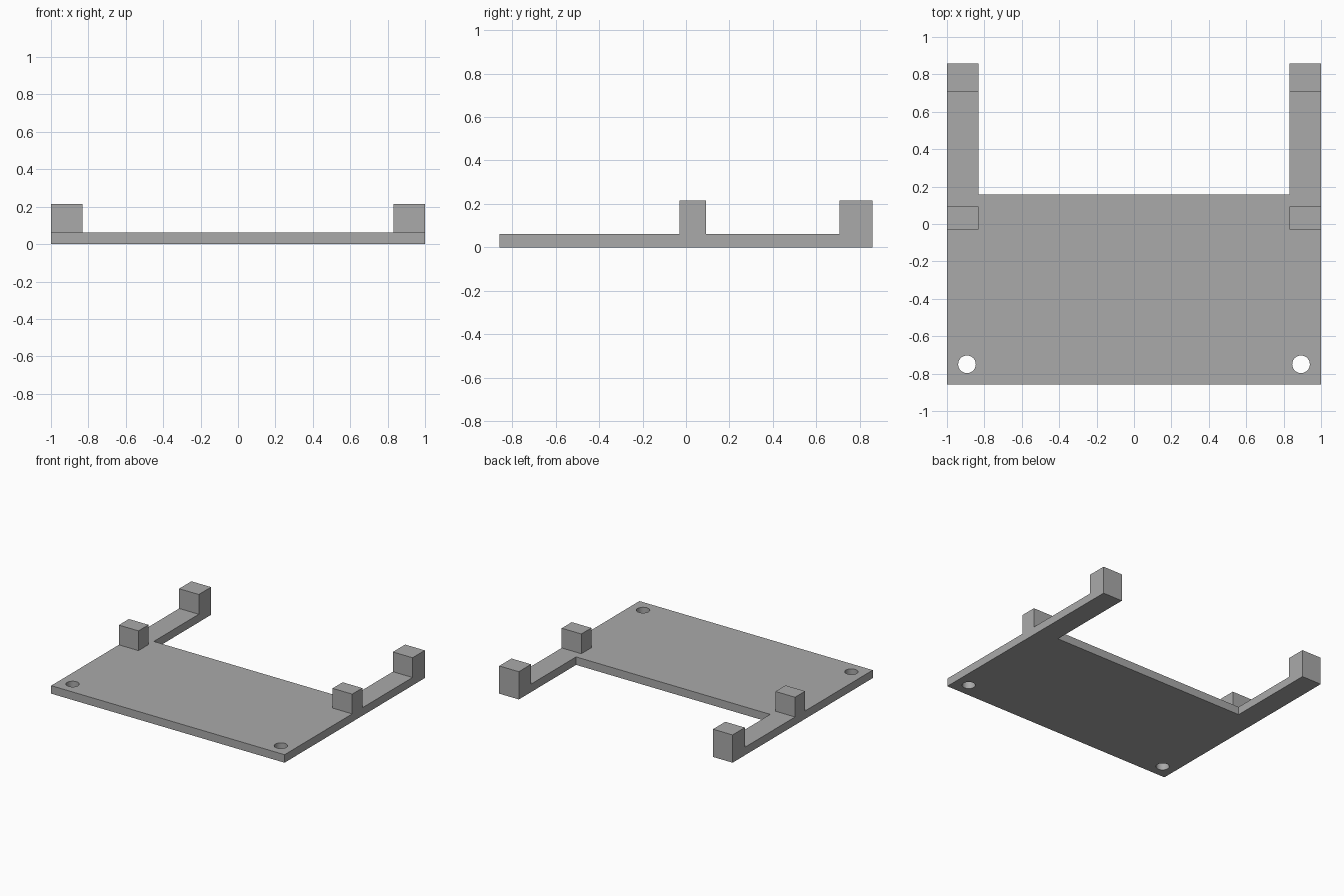
import bpy
import bmesh

cube = bpy.data.objects.get("Cube")
if cube:
    bpy.data.objects.remove(cube, do_unlink=True)

PLATE_TOP, POST_TOP = 0.062, 0.215
XS = [-1, -0.832, 0.832, 1]
YS = [-0.858, -0.03, 0.093, 0.157, 0.708, 0.858]
POST_ROWS = (1, 4)
HOLE_X, HOLE_Y, HOLE_RADIUS = 0.893, -0.75, 0.047

grey = bpy.data.materials.new("plain grey")
grey.use_nodes = True
colour = (0.4, 0.4, 0.4, 1)
grey.diffuse_color = colour
grey.node_tree.nodes["Principled BSDF"].inputs["Base Color"].default_value = colour


def add_object(name, bm):
    mesh = bpy.data.meshes.new(name)
    bm.to_mesh(mesh)
    bm.free()
    mesh.materials.append(grey)
    obj = bpy.data.objects.new(name, mesh)
    bpy.context.collection.objects.link(obj)
    return obj


def raise_faces(bm, faces, height, keep=False):
    out = bmesh.ops.extrude_face_region(bm, geom=faces, use_keep_orig=keep)["geom"]
    verts = [g for g in out if isinstance(g, bmesh.types.BMVert)]
    bmesh.ops.translate(bm, vec=(0, 0, height), verts=verts)
    return [g for g in out if isinstance(g, bmesh.types.BMFace)]


# U-shaped base plate: a wide panel with two arms reaching back
bm = bmesh.new()
grid = [[bm.verts.new((x, y, 0)) for y in YS] for x in XS]
cells = []
for i in range(len(XS) - 1):
    for j in range(len(YS) - 1):
        if i == 1 and j >= 3:
            continue
        cells.append(bm.faces.new((grid[i][j], grid[i + 1][j],
                                   grid[i + 1][j + 1], grid[i][j + 1])))
bmesh.ops.delete(bm, geom=[v for v in bm.verts if not v.link_faces], context="VERTS")
tops = raise_faces(bm, cells, PLATE_TOP, keep=True)

# Four posts standing on the arms
for face in tops:
    c = face.calc_center_median()
    if abs(c.x) > XS[2] and any(YS[r] < c.y < YS[r + 1] for r in POST_ROWS):
        raise_faces(bm, [face], POST_TOP - PLATE_TOP)
bmesh.ops.recalc_face_normals(bm, faces=bm.faces[:])
bmesh.ops.dissolve_limit(bm, angle_limit=0.01, verts=bm.verts[:], edges=bm.edges[:])
tray = add_object("base_plate_with_posts", bm)

# Round mounting holes in the front corners
for side, name in ((-1, "right"), (1, "left")):
    bm = bmesh.new()
    bmesh.ops.create_cone(bm, cap_ends=True, segments=48, radius1=HOLE_RADIUS,
                          radius2=HOLE_RADIUS, depth=0.5)
    bmesh.ops.translate(bm, vec=(side * HOLE_X, HOLE_Y, 0), verts=bm.verts[:])
    cutter = add_object(name + "_hole_cutter", bm)
    cutter.hide_render = True
    cutter.hide_set(True)
    cut = tray.modifiers.new(name + "_hole", "BOOLEAN")
    cut.operation = "DIFFERENCE"
    cut.solver = "EXACT"
    cut.object = cutter

# Crisp flat faces with smooth hole walls
bpy.ops.object.select_all(action="DESELECT")
bpy.context.view_layer.objects.active = tray
tray.select_set(True)
for modifier in list(tray.modifiers):
    bpy.ops.object.modifier_apply(modifier=modifier.name)
bpy.ops.object.shade_smooth_by_angle()
for obj in [o for o in bpy.data.objects if o.name.endswith("_hole_cutter")]:
    bpy.data.objects.remove(obj, do_unlink=True)
